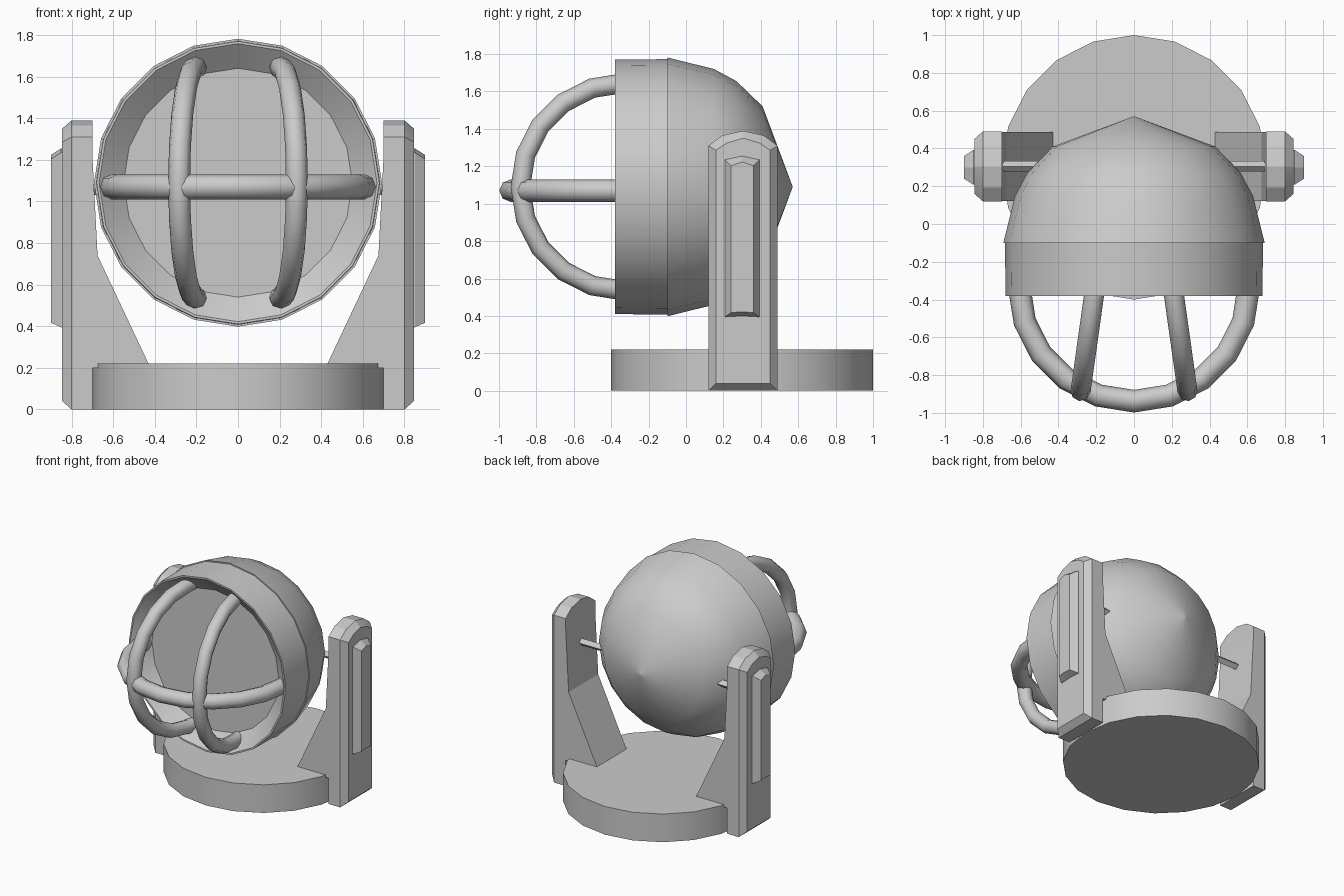
import bpy, bmesh
from math import sin, cos, pi, radians

if "Cube" in bpy.data.objects:
    bpy.data.objects.remove(bpy.data.objects["Cube"])


def finish(obj, angle=30):
    bpy.ops.object.select_all(action='DESELECT')
    obj.select_set(True)
    bpy.context.view_layer.objects.active = obj
    bpy.ops.object.shade_smooth_by_angle(angle=radians(angle))
    return obj


def loft(name, rings, angle=30):
    """Skin a list of equally sized point rings and cap both ends."""
    bm = bmesh.new()
    loops = [[bm.verts.new(p) for p in ring] for ring in rings]
    n = len(loops[0])
    for a, b in zip(loops, loops[1:]):
        for i in range(n):
            j = (i + 1) % n
            bm.faces.new((a[i], a[j], b[j], b[i]))
    bm.faces.new(loops[0])
    bm.faces.new(loops[-1])
    bmesh.ops.remove_doubles(bm, verts=bm.verts, dist=1e-4)
    bmesh.ops.recalc_face_normals(bm, faces=bm.faces)
    mesh = bpy.data.meshes.new(name)
    bm.to_mesh(mesh)
    bm.free()
    obj = bpy.data.objects.new(name, mesh)
    bpy.context.collection.objects.link(obj)
    return finish(obj, angle)


def tube(name, points, radius):
    """Round bar swept along a path."""
    curve = bpy.data.curves.new(name, 'CURVE')
    curve.dimensions = '3D'
    curve.bevel_depth = radius
    curve.bevel_resolution = 2
    curve.use_fill_caps = True
    spline = curve.splines.new('POLY')
    spline.points.add(len(points) - 1)
    for sp, p in zip(spline.points, points):
        sp.co = (*p, 1)
    obj = bpy.data.objects.new(name, curve)
    bpy.context.collection.objects.link(obj)
    bpy.ops.object.select_all(action='DESELECT')
    obj.select_set(True)
    bpy.context.view_layer.objects.active = obj
    bpy.ops.object.convert(target='MESH')
    return finish(bpy.context.object, 50)


SIDES = 20
ring20 = [2 * pi * i / SIDES for i in range(SIDES)]
CY, CZ = -0.33, 1.09

# Round base
loft("base", [[(0.7 * sin(a), 0.3 + 0.7 * cos(a), z) for a in ring20] for z in (0, 0.22)])

# Lamp housing: recessed lens, rim band and pointed dome, revolved about y
profile = [(-0.28, 0.55), (-0.38, 0.668), (-0.38, 0.68), (-0.1, 0.683), (-0.1, 0.692),
           (0.15, 0.63), (0.27, 0.565), (0.41, 0.43), (0.57, 0.002)]
loft("lamp_housing", [[(r * sin(a), y, CZ + r * cos(a)) for a in ring20] for y, r in profile], 35)

# Guard cage: one horizontal bar and two slanted vertical bars
arc = [radians(-90 + 18 * i) for i in range(11)]
R = 0.608
path = [(R * sin(a), CY - R * cos(a), 1.07) for a in arc]
tube("cage_bar_horizontal", [(-R, -0.25, 1.07)] + path + [(R, -0.25, 1.07)], 0.06)
R = 0.555
for s, side in ((-1, "left"), (1, "right")):
    path = [(s * (0.205 + 0.078 * cos(a)), CY - R * cos(a), CZ + R * sin(a)) for a in arc]
    ends = [(s * 0.2, -0.25, CZ - R), (s * 0.2, -0.25, CZ + R)]
    tube("cage_bar_" + side, [ends[0]] + path + [ends[1]], 0.053)


def arm_outline(x, d):
    """Arch-topped arm outline in the yz plane, inset by d."""
    w = 0.185 - d
    pts = [(-w, d), (w, d), (w, 1.31 - d * 0.6), (w * 0.6, 1.365 - d), (0, 1.39 - d),
           (-w * 0.6, 1.365 - d), (-w, 1.31 - d * 0.6)]
    return [(x, 0.305 + y, z) for y, z in pts]


def panel_outline(x, d):
    w = 0.092 - d
    pts = [(-w, 0.395 + d * 0.7), (0, 0.4 + d * 0.7), (w, 0.395 + d * 0.7),
           (w, 1.235 - d), (0, 1.255 - d), (-w, 1.235 - d)]
    return [(x, 0.3 + y, z) for y, z in pts]


for s, side in ((-1, "left"), (1, "right")):
    # Upright arm with chamfered outer edge
    loft("arm_" + side, [arm_outline(s * 0.7, 0), arm_outline(s * 0.8, 0),
                         arm_outline(s * 0.845, 0.04)], 20)
    # Raised panel on the outside of the arm
    loft("arm_panel_" + side, [panel_outline(s * 0.835, 0), panel_outline(s * 0.85, 0),
                               panel_outline(s * 0.9, 0.032)], 20)
    # Sloped gusset joining the arm to the base
    shape = [(0.71, 1.22), (0.7, 1.22), (0.675, 0.74), (0.43, 0.22), (0.43, 0.2), (0.71, 0.2)]
    loft("gusset_" + side, [[(s * x, y, z) for x, z in shape] for y in (0.122, 0.488)], 20)
    # Pivot pin between arm and housing
    loft("pivot_pin_" + side, [[(s * x, 0.305 + 0.028 * sin(k * pi / 2), 1.06 + 0.028 * cos(k * pi / 2))
                                for k in range(4)] for x in (0.45, 0.73)])
